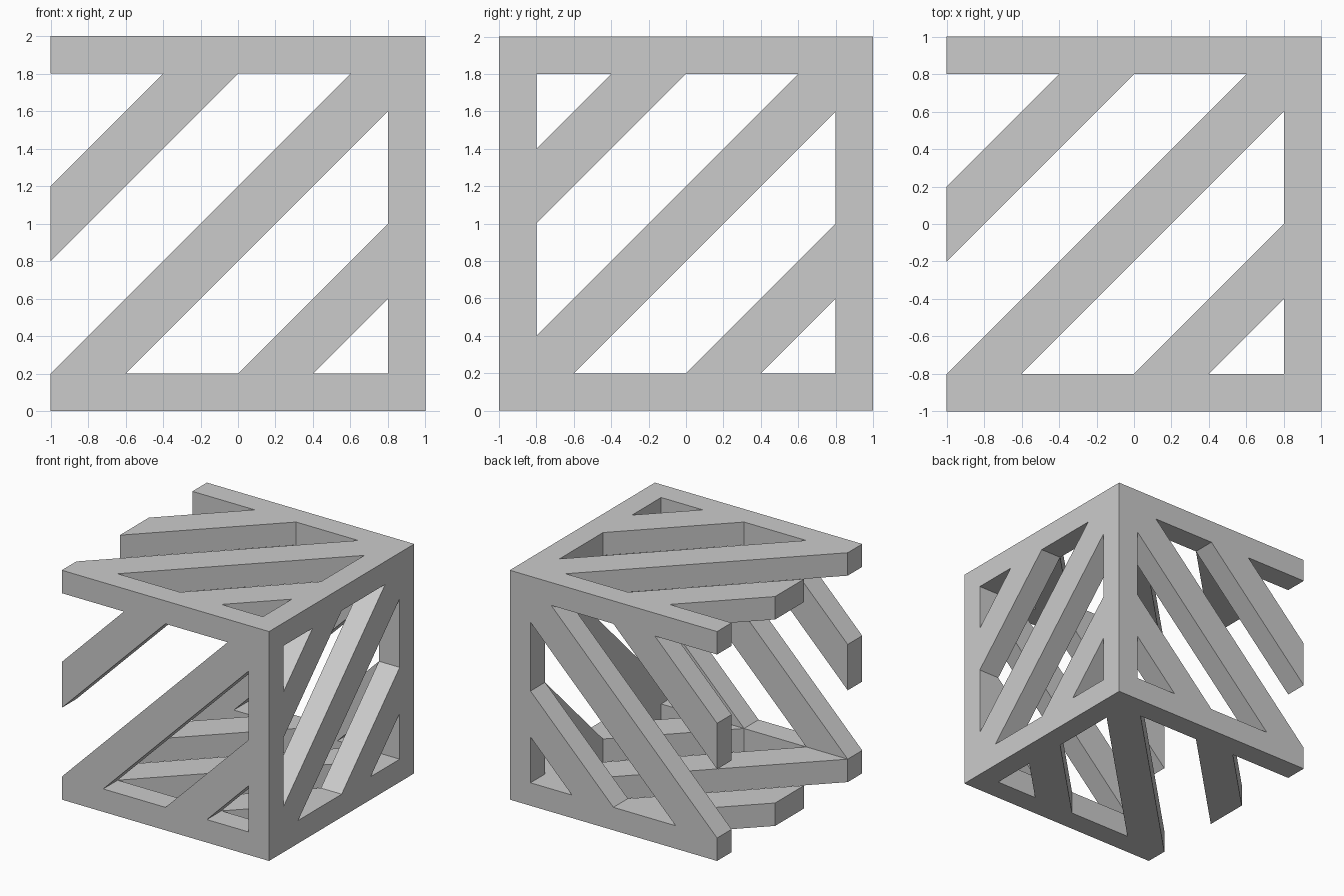
import bpy, bmesh
from math import pi

if "Cube" in bpy.data.objects:
    bpy.data.objects.remove(bpy.data.objects["Cube"])

HALF = 0.1  # half the panel thickness


def panel(name, loops, location, rotation=(0, 0, 0)):
    """Flat panel from closed outlines (inner loops become holes)."""
    curve = bpy.data.curves.new(name, 'CURVE')
    curve.dimensions = '2D'
    curve.fill_mode = 'BOTH'
    curve.extrude = HALF
    for pts in loops:
        s = curve.splines.new('POLY')
        s.points.add(len(pts) - 1)
        for p, (u, v) in zip(s.points, pts):
            p.co = (u, v, 0, 1)
        s.use_cyclic_u = True
    temp = bpy.data.objects.new(name + "_curve", curve)
    bpy.context.collection.objects.link(temp)
    bpy.context.view_layer.update()
    deps = bpy.context.evaluated_depsgraph_get()
    mesh = bpy.data.meshes.new_from_object(temp.evaluated_get(deps))
    bpy.data.objects.remove(temp)

    # Weld the caps to the sides
    bm = bmesh.new()
    bm.from_mesh(mesh)
    bmesh.ops.remove_doubles(bm, verts=bm.verts, dist=0.0005)
    bmesh.ops.recalc_face_normals(bm, faces=bm.faces)
    for f in bm.faces:
        f.smooth = False
    bm.to_mesh(mesh)
    bm.free()

    obj = bpy.data.objects.new(name, mesh)
    bpy.context.collection.objects.link(obj)
    obj.location = location
    obj.rotation_euler = rotation
    return obj


# Top and bottom: frame open on the left, with three diagonal slats
deck = [
    [(-1, -1), (1, -1), (1, 1), (-1, 1), (-1, .8), (-.4, .8),
     (-1, .2), (-1, -.2), (0, .8), (.6, .8), (-1, -.8)],
    [(-.6, -.8), (0, -.8), (.8, 0), (.8, .6)],
    [(.4, -.8), (.8, -.8), (.8, -.4)],
]
for name, z in (("bottom_panel", HALF), ("top_panel", 2 - HALF)):
    panel(name, deck, (0, 0, z))

# Front and back: corner post with its slats, plus the loose upper slat
wall = [
    [(0, -.8), (.4, -.8), (.8, -.4), (.8, -.8), (1, -.8), (1, .8),
     (.6, .8), (-1, -.8), (-.6, -.8), (.8, .6), (.8, 0)],
    [(-1, -.2), (0, .8), (-.4, .8), (-1, .2)],
]
for name, y in (("front_panel", HALF - 1), ("back_panel", 1 - HALF)):
    panel(name, wall, (0, y, 1), (pi / 2, 0, 0))

# Right side: three diagonal slats between the corner posts
slats = [
    [(-.8, 0), (0, .8), (-.4, .8), (-.8, .4)],
    [(-.8, -.8), (-.6, -.8), (.8, .6), (.8, .8), (.6, .8), (-.8, -.6)],
    [(0, -.8), (.4, -.8), (.8, -.4), (.8, 0)],
]
panel("right_slats", slats, (1 - HALF, 0, 1), (pi / 2, 0, pi / 2))
